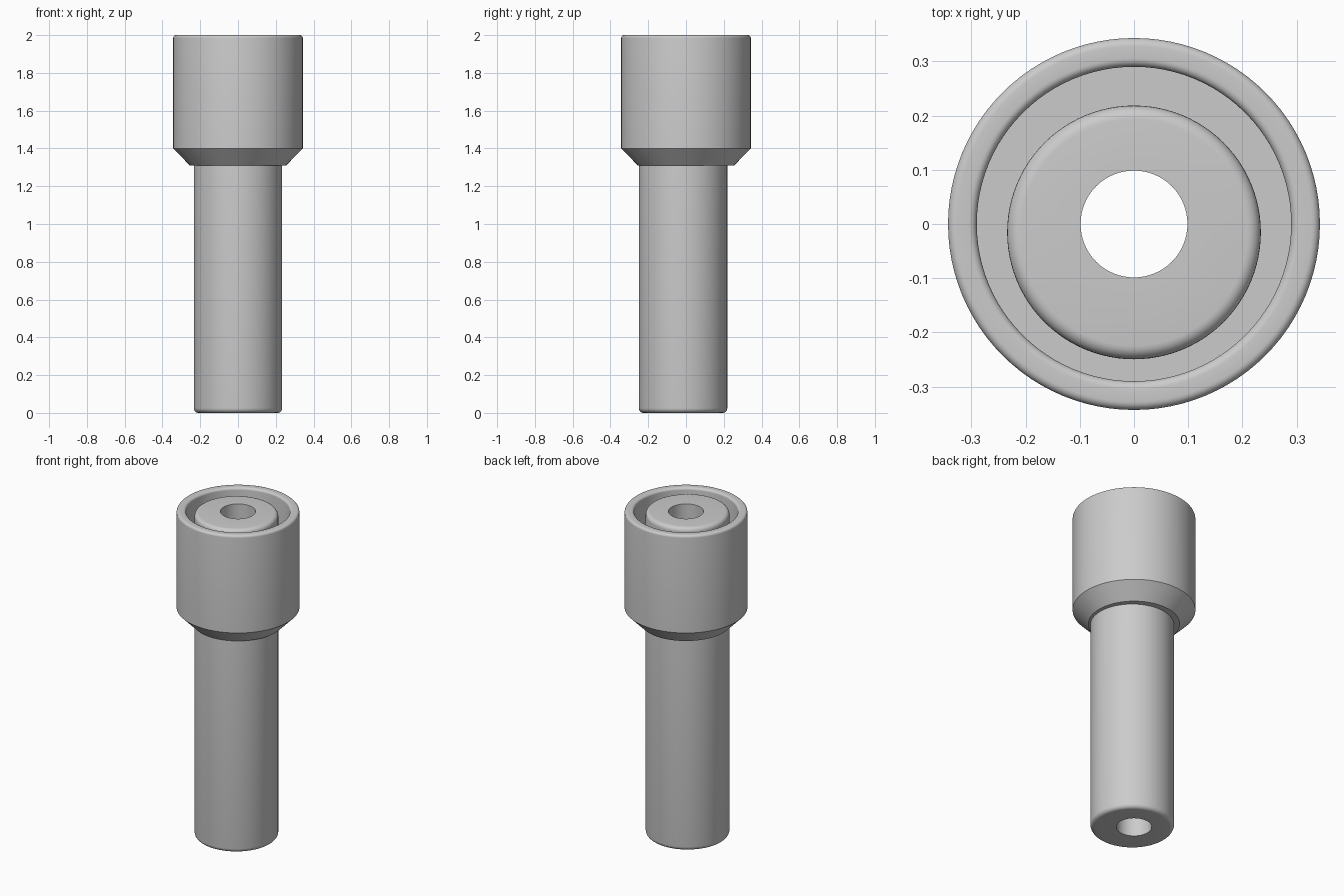
import bpy
import bmesh
import math

if "Cube" in bpy.data.objects:
    bpy.data.objects.remove(bpy.data.objects["Cube"])

SEGMENTS = 96

grey = bpy.data.materials.new("plain_grey")
grey.diffuse_color = (0.6, 0.6, 0.6, 1.0)
grey.use_nodes = True
grey.node_tree.nodes["Principled BSDF"].inputs["Base Color"].default_value = grey.diffuse_color


def fillet(r, z, radius, start, end, cy=0.0, steps=6):
    """Rounded corner: rings along an arc centred on (r, z), angles in degrees."""
    points = []
    for i in range(steps + 1):
        a = math.radians(start + (end - start) * i / steps)
        points.append((r + radius * math.cos(a), z + radius * math.sin(a), cy))
    return points


def ring_loft(name, profile):
    """Closed loft through circles given as (radius, height, centre y)."""
    bm = bmesh.new()
    rings = []
    for r, z, cy in profile:
        ring = []
        for i in range(SEGMENTS):
            a = 2 * math.pi * i / SEGMENTS
            ring.append(bm.verts.new((r * math.cos(a), cy + r * math.sin(a), z)))
        rings.append(ring)
    for k, low in enumerate(rings):
        high = rings[(k + 1) % len(rings)]
        for i in range(SEGMENTS):
            j = (i + 1) % SEGMENTS
            bm.faces.new((low[i], low[j], high[j], high[i]))
    bmesh.ops.recalc_face_normals(bm, faces=bm.faces)
    mesh = bpy.data.meshes.new(name)
    bm.to_mesh(mesh)
    bm.free()
    mesh.materials.append(grey)
    obj = bpy.data.objects.new(name, mesh)
    bpy.context.collection.objects.link(obj)
    bpy.ops.object.select_all(action='DESELECT')
    obj.select_set(True)
    bpy.context.view_layer.objects.active = obj
    bpy.ops.object.shade_smooth_by_angle(angle=math.radians(30))
    return obj


# Long tube, slightly off-centre around its straight bore
R, TOP, OFF, B = 0.234, 1.99, -0.0155, 0.025
ring_loft("inner_tube",
          [(0.0985, 0.0, 0.0)]
          + fillet(R - B, B, B, -90, 0, OFF)
          + fillet(R - B, TOP - B, B, 0, 90, OFF)
          + [(0.0985, TOP, 0.0)])

# Collar cup with chamfered underside, rounded rim and a recessed floor
E = 0.015
ring_loft("collar_cup",
          [(0.19, 1.31, 0.0), (0.255, 1.31, 0.0), (0.343, 1.40, 0.0)]
          + fillet(0.343 - E, 2.0 - E, E, 0, 90)
          + fillet(0.29 + E, 2.0 - E, E, 90, 180)
          + [(0.29, 1.40, 0.0), (0.19, 1.40, 0.0)])
